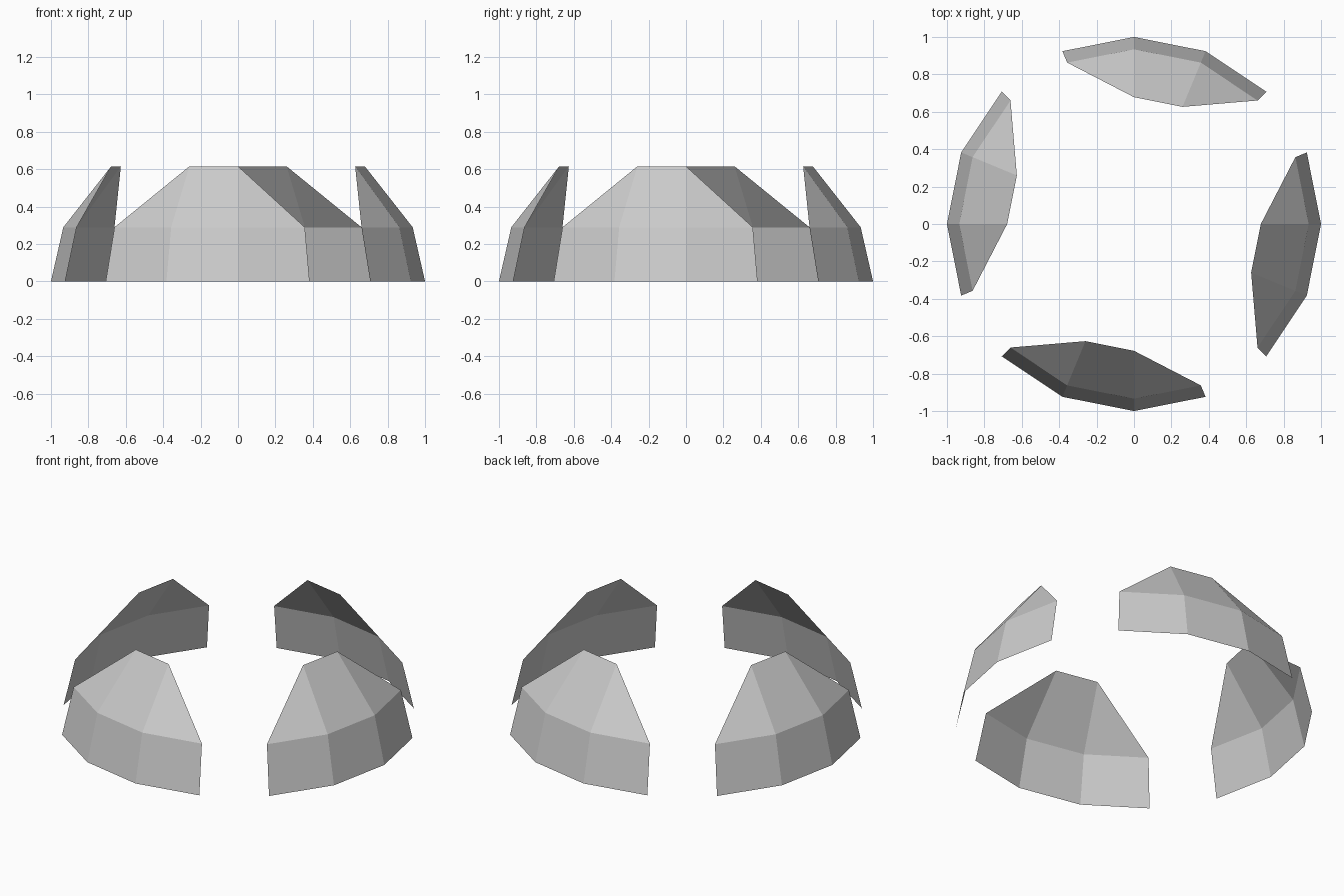
import bpy, bmesh, math

if "Cube" in bpy.data.objects:
    bpy.data.objects.remove(bpy.data.objects["Cube"])

STEP = math.radians(22.5)            # sixteen-sided ring
RINGS = [(1.0, 0.0), (0.934, 0.289), (0.678, 0.615)]   # radius, height


def ring_point(bm, ring, angle):
    r, z = RINGS[ring]
    return bm.verts.new((r * math.cos(angle), r * math.sin(angle), z))


def dome_panel(name, turn):
    """Thin shell panel, three segments wide, tapering to one at the top."""
    bm = bmesh.new()
    angles = [turn + k * STEP for k in (-2, -1, 0, 1)]
    base = [ring_point(bm, 0, a) for a in angles]
    mid = [ring_point(bm, 1, a) for a in angles]
    top = [ring_point(bm, 2, a) for a in angles[1:3]]
    # lower band
    for i in range(3):
        bm.faces.new((base[i], base[i + 1], mid[i + 1], mid[i]))
    # upper band: corner triangle, centre quad, corner triangle
    bm.faces.new((mid[0], mid[1], top[0]))
    bm.faces.new((mid[1], mid[2], top[1], top[0]))
    bm.faces.new((mid[2], mid[3], top[1]))
    mesh = bpy.data.meshes.new(name)
    bm.to_mesh(mesh)
    bm.free()
    bpy.context.collection.objects.link(bpy.data.objects.new(name, mesh))


# four panels around the ring
for i, side in enumerate(("right", "back", "left", "front")):
    dome_panel(side + "_dome_panel", i * math.pi / 2)
